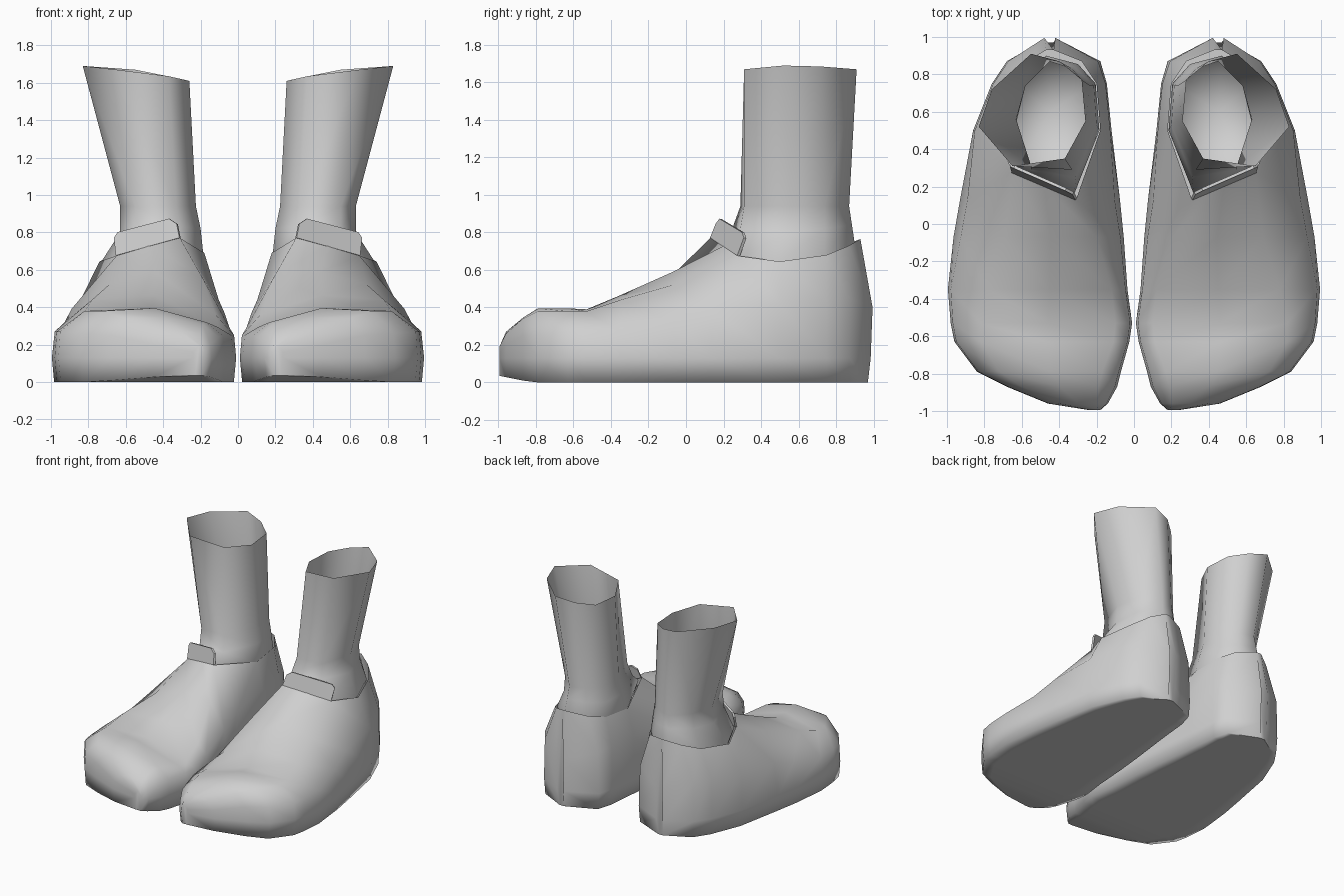
import bpy, bmesh, math

if "Cube" in bpy.data.objects:
    bpy.data.objects.remove(bpy.data.objects["Cube"])

grey = bpy.data.materials.new("light_grey")
grey.diffuse_color = (0.63, 0.63, 0.63, 1)
grey.use_nodes = True
grey.node_tree.nodes["Principled BSDF"].inputs["Base Color"].default_value = grey.diffuse_color


def finish(name, bm, angle):
    """Turn a bmesh into a smooth-shaded object mirrored to the other foot."""
    loose = [v for v in bm.verts if not v.link_faces]
    bmesh.ops.delete(bm, geom=loose, context='VERTS')
    bmesh.ops.recalc_face_normals(bm, faces=bm.faces[:])
    me = bpy.data.meshes.new(name)
    bm.to_mesh(me)
    bm.free()
    me.materials.append(grey)
    ob = bpy.data.objects.new(name, me)
    bpy.context.collection.objects.link(ob)
    bpy.ops.object.select_all(action='DESELECT')
    ob.select_set(True)
    bpy.context.view_layer.objects.active = ob
    if angle:
        bpy.ops.object.shade_smooth_by_angle(angle=math.radians(angle))
    else:
        bpy.ops.object.shade_flat()
    mod = ob.modifiers.new("other_foot", 'MIRROR')
    mod.use_mirror_merge = False
    return ob


# Shoe: cross-sections from toe to heel
# y, inner x, outer x, inner shoulder z, top inner x, z, mid z,
# top outer x, z, outer shoulder z
stations = [
    (-.995, .18, .24, .16, .19, .19, .19, .23, .19, .16),
    (-.96, .14, .46, .20, .20, .26, .27, .40, .26, .20),
    (-.87, .09, .68, .24, .19, .31, .345, .60, .34, .25),
    (-.79, .07, .84, .25, .17, .32, .395, .72, .38, .26),
    (-.63, .025, .96, .25, .11, .295, .395, .82, .38, .27),
    (-.53, .01, .98, .25, .10, .285, .39, .82, .38, .27),
    (-.35, .035, .995, .29, .12, .36, .465, .78, .44, .27),
    (-.07, .055, .965, .37, .20, .575, .59, .69, .52, .32),
    (.13, .075, .93, .44, .31, .77, .73, .65, .675, .39),
    (.50, .12, .86, .48, .18, .69, .69, .74, .645, .42),
    (.75, .145, .76, .48, .20, .71, .71, .66, .68, .45),
    (.87, .18, .68, .46, .28, .74, .74, .57, .73, .45),
    (.995, .42, .48, .40, .43, .765, .765, .47, .765, .40),
]
COLLAR = 8          # first station on the ankle opening
bm = bmesh.new()
rows = []
for i, (y, xi, xo, zsi, xti, zti, zm, xto, zto, zso) in enumerate(stations):
    zb = max(0, (-.82 - y) * .2)
    last = i == len(stations) - 1
    yt = y - .065 if last else y
    yb = y - .025 if last else y
    ym = y - .01 if last else y
    skew = .44 if i == COLLAR else 0      # the throat runs diagonally
    inset = .12 * (xo - xi)               # loop inside the sole edge
    lean = .14 if i in (7, 8) else .07
    top = lambda x, z: (x, yt + skew * (x - .31), z)
    pts = [(xi + .012, yb, zb), (xi, ym, .13),
           (xi + .12 * (xti - xi), y, zsi),
           top(xti, zti), top((xti + xto) / 2, zm), top(xto, zto),
           (xo + lean * (xto - xo), y, zso), (xo, ym, .13),
           (xo - .012, yb, zb),
           (xo - inset, yb, zb), (xi + inset, yb, zb)]
    rows.append([bm.verts.new(p) for p in pts])
n = len(rows[0])
for i in range(len(rows) - 1):
    a, b = rows[i], rows[i + 1]
    for j in range(n):
        if i >= COLLAR and j in (3, 4):
            continue                      # ankle opening
        k = (j + 1) % n
        bm.faces.new((a[j], a[k], b[k], b[j]))
bm.faces.new(rows[0])
bm.faces.new([v for j, v in enumerate(rows[-1]) if j != 4])
finish("shoe", bm, 180)

# Ankle and leg: eight-sided tube, open at the top, closed inside the shoe
foot = [(.69, .50, .50), (.62, .74, .50), (.47, .87, .50), (.33, .83, .50),
        (.25, .73, .50), (.23, .50, .50), (.33, .30, .50), (.60, .33, .50)]
collar = [(.73, .50, .645), (.65, .74, .68), (.47, .90, .74), (.30, .855, .725),
          (.205, .75, .70), (.185, .50, .68), (.32, .16, .755), (.64, .29, .67)]
ankle = [(.63, .54, .80), (.59, .74, .82), (.46, .885, .84), (.32, .84, .83),
         (.215, .74, .82), (.20, .53, .82), (.31, .25, .83), (.55, .29, .82)]
shin = [(.63, .56, .94), (.58, .74, .94), (.45, .87, .94), (.33, .83, .94),
        (.235, .74, .94), (.225, .55, .94), (.33, .29, .94), (.55, .31, .94)]
rim = [(.83, .52, 1.69), (.76, .72, 1.685), (.55, .91, 1.67), (.40, .87, 1.64),
       (.28, .77, 1.615), (.26, .55, 1.61), (.37, .35, 1.635), (.65, .31, 1.67)]
bm = bmesh.new()
rings = [[bm.verts.new(p) for p in r] for r in (foot, collar, ankle, shin, rim)]
for a, b in zip(rings, rings[1:]):
    for j in range(8):
        k = (j + 1) % 8
        bm.faces.new((a[j], a[k], b[k], b[j]))
base = bm.verts.new((.45, .60, .47))
for j in range(8):
    bm.faces.new((rings[0][j], base, rings[0][(j + 1) % 8]))
finish("leg", bm, 180)

# Tongue: thin tab with clipped corners standing at the throat
bm = bmesh.new()
tab = [(.31, .135, .77), (.325, .165, .845), (.365, .185, .872),
       (.64, .305, .80), (.66, .315, .77), (.65, .28, .675)]
bm.faces.new([bm.verts.new(p) for p in tab])
tongue = finish("tongue", bm, 0)
sol = tongue.modifiers.new("thickness", 'SOLIDIFY')
sol.thickness = .016
sol.offset = 0
